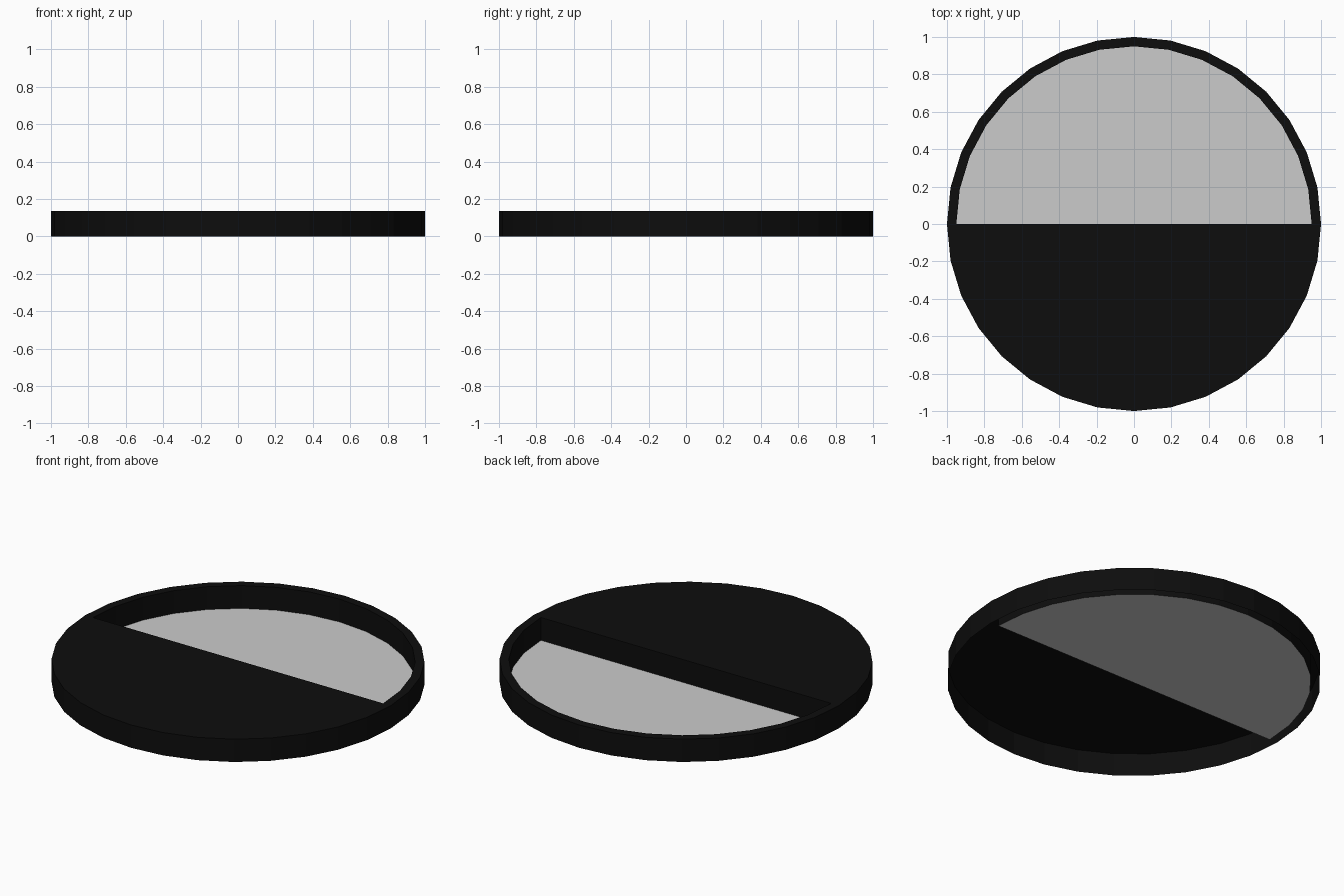
import bpy, bmesh, math

if "Cube" in bpy.data.objects:
    bpy.data.objects.remove(bpy.data.objects["Cube"])

SIDES, R_OUT, R_IN, H = 32, 1.0, 0.95, 0.135


def material(name, rgb):
    m = bpy.data.materials.new(name)
    m.diffuse_color = (*rgb, 1)
    m.use_nodes = True
    m.node_tree.nodes["Principled BSDF"].inputs["Base Color"].default_value = m.diffuse_color
    return m


black = material("black", (0.004, 0.004, 0.004))
pale_grey = material("pale grey", (0.6, 0.6, 0.6))


def arc(bm, r, z, start, count):
    """Row of vertices along the circle, from step start."""
    step = 2 * math.pi / SIDES
    return [bm.verts.new((r * math.cos((start + i) * step),
                          r * math.sin((start + i) * step), z))
            for i in range(count)]


def bridge(bm, a, b):
    for i in range(len(a) - 1):
        bm.faces.new((a[i], a[i + 1], b[i + 1], b[i]))


def finish(bm, name, mat):
    bmesh.ops.remove_doubles(bm, verts=bm.verts, dist=1e-5)
    bmesh.ops.recalc_face_normals(bm, faces=bm.faces)
    me = bpy.data.meshes.new(name)
    bm.to_mesh(me)
    bm.free()
    me.materials.append(mat)
    ob = bpy.data.objects.new(name, me)
    bpy.context.collection.objects.link(ob)


half = SIDES // 2

# Shell: outer wall, solid front half of the top, rim and well in the back half
bm = bmesh.new()
bridge(bm, arc(bm, R_OUT, 0, 0, SIDES + 1), arc(bm, R_OUT, H, 0, SIDES + 1))
bm.faces.new(arc(bm, R_OUT, H, half, half + 1))
rim = arc(bm, R_IN, H, 0, half + 1)
well = arc(bm, R_IN, 0, 0, half + 1)
bridge(bm, arc(bm, R_OUT, H, 0, half + 1), rim)
bridge(bm, rim, well)
bm.faces.new((rim[0], rim[-1], well[-1], well[0]))   # straight dividing wall
finish(bm, "round_shell", black)

# Pale half-round floor at the bottom of the well
bm = bmesh.new()
bm.faces.new(arc(bm, R_IN, 0, 0, half + 1))
finish(bm, "half_round_floor", pale_grey)
